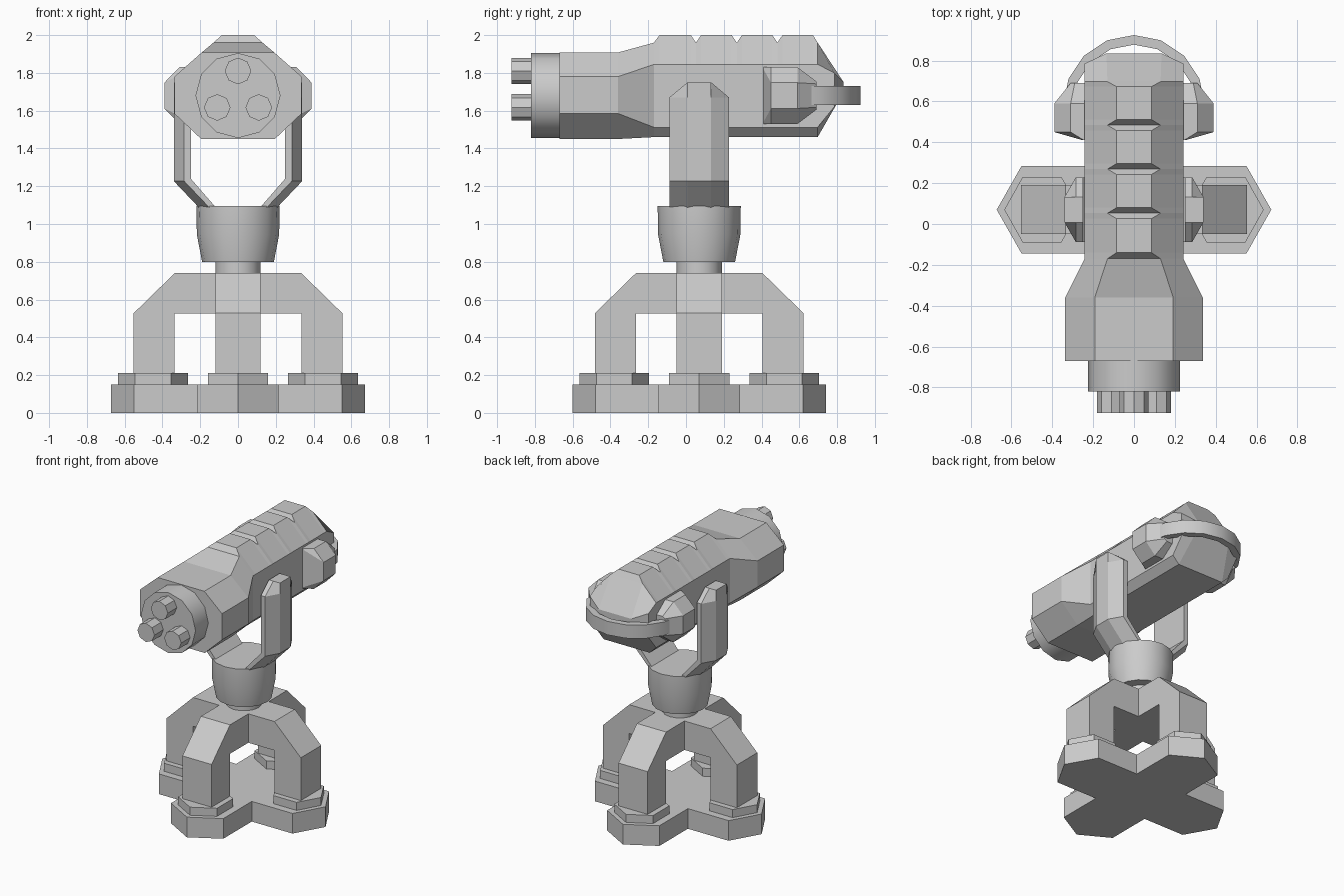
import bpy, bmesh, math
from mathutils import Matrix, Vector

if "Cube" in bpy.data.objects:
    bpy.data.objects.remove(bpy.data.objects["Cube"])

CY = 0.07  # pedestal axis


def finish(name, bm, smooth=False, mirror=False):
    bmesh.ops.recalc_face_normals(bm, faces=bm.faces[:])
    me = bpy.data.meshes.new(name)
    bm.to_mesh(me)
    bm.free()
    ob = bpy.data.objects.new(name, me)
    bpy.context.collection.objects.link(ob)
    if mirror:
        ob.modifiers.new("Mirror", 'MIRROR')
    if smooth:
        bpy.ops.object.select_all(action='DESELECT')
        ob.select_set(True)
        bpy.context.view_layer.objects.active = ob
        bpy.ops.object.shade_smooth_by_angle(angle=math.radians(35))
    return ob


def loft(name, sections, **kw):
    """Skin closed sections of equal length and cap both ends."""
    bm = bmesh.new()
    rings = [[bm.verts.new(p) for p in s] for s in sections]
    n = len(rings[0])
    for a, b in zip(rings, rings[1:]):
        for i in range(n):
            j = (i + 1) % n
            bm.faces.new((a[i], a[j], b[j], b[i]))
    bm.faces.new(rings[0])
    bm.faces.new(rings[-1])
    return finish(name, bm, **kw)


def slab(name, outline, z0, z1):
    return loft(name, [[(x, y, z) for x, y in outline] for z in (z0, z1)])


def circle(r, n, a0=0.0):
    return [(r * math.cos(a0 + 2 * math.pi * i / n),
             r * math.sin(a0 + 2 * math.pi * i / n)) for i in range(n)]


def upright(name, rings, n):
    return loft(name, [[(x, y + CY, z) for x, y in circle(r, n)] for r, z in rings], smooth=True)


def barrel(name, x, z, r, y0, y1, n, a0=0.0):
    return loft(name, [[(x + u, y, z + v) for u, v in circle(r, n, a0)] for y in (y0, y1)], smooth=True)


# cross-shaped foot plate
outline = []
for k in range(4):
    rot = Matrix.Rotation(k * math.pi / 2, 2)
    for p in [(.215, -.215), (.55, -.215), (.672, 0), (.55, .215)]:
        q = rot @ Vector(p)
        outline.append((q.x, q.y + CY))
slab("base_plate", outline, 0, .15)

# four legs with hexagonal foot pads
pad = [(.635, 0), (.545, .16), (.355, .16), (.265, 0), (.355, -.16), (.545, -.16)]
leg = [(.12, .74), (.335, .74), (.552, .528), (.552, .2), (.335, .2), (.335, .525), (.12, .525)]
for k in range(4):
    place = Matrix.Translation((0, CY, 0)) @ Matrix.Rotation(k * math.pi / 2, 4, 'Z')
    slab(f"foot_pad_{k}", pad, .15, .21).matrix_world = place
    loft(f"leg_{k}", [[(x, y, z) for x, z in leg] for y in (-.12, .12)]).matrix_world = place

# hub, neck and swivel cup
h = .12
slab("leg_hub", [(-h, CY - h), (h, CY - h), (h, CY + h), (-h, CY + h)], .525, .74)
upright("neck", [(.12, .73), (.12, .81)], 16)
upright("swivel_cup", [(.19, .80), (.218, .945), (.22, 1.095)], 16)


# fork arms: bevelled section swept up and narrowed at the tip
def arm_section(dx, zi, z, wide):
    return [(.25 + dx, CY - wide, zi), (.285 + dx, CY - wide, z), (.34 + dx, CY - .062, z),
            (.34 + dx, CY + .062, z), (.285 + dx, CY + wide, z), (.25 + dx, CY + wide, zi)]


loft("fork_arm", [arm_section(-.135, 1.085, 1.085, .158), arm_section(0, 1.24, 1.227, .158),
                  arm_section(0, 1.67, 1.67, .158), arm_section(0, 1.75, 1.75, .063)], mirror=True)


# main housing: octagonal sections along y with notches on the ridge
def body_section(y, tx, tz, sx=.242, hi=1.845, lo=1.512, bx=.19, bz=1.46, lag=0.0):
    half = [(tx, y, tz), (sx, y - lag, hi), (sx, y - lag, lo), (bx, y, bz)]
    return half + [(-x, yy, z) for x, yy, z in reversed(half)]


nose = (.192, 1.908, .337, 1.78, 1.585, .195, 1.45)
sections = [body_section(-.67, *nose), body_section(-.36, *nose),
            body_section(-.17, .13, 1.96), body_section(-.14, .085, 2.0)]
for y in (.053, .269, .484):
    sections += [body_section(y - .027, .085, 2.0), body_section(y, .13, 1.96),
                 body_section(y + .027, .085, 2.0)]
sections += [body_section(.672, .085, 2.0), body_section(.697, .13, 1.96),
             body_section(.835, .135, 1.75, hi=1.80, lo=1.62, bx=.135, bz=1.70, lag=.05)]
loft("housing", sections)

# muzzle ring and three short barrels
barrel("muzzle_ring", 0, 1.68, .225, -.82, -.66, 12, math.pi / 2)
for i, (x, z) in enumerate([(0, 1.81), (-.11, 1.617), (.11, 1.617)]):
    barrel(f"barrel_{i}", x, z, .07, -.925, -.81, 8, math.pi / 2)


# rear side blocks that carry the handle
def block_section(y, xo, xm, zo, zm):
    c = 1.68
    return [(.2, y, c + zm), (xm, y, c + zm), (xo, y, c + zo),
            (xo, y, c - zo), (xm, y, c - zm), (.2, y, c - zm)]


loft("side_block", [block_section(.41, .25, .245, .14, .15), block_section(.45, .39, .31, .068, .15),
                    block_section(.59, .39, .31, .068, .15), block_section(.69, .31, .29, .062, .075)],
     mirror=True)

# curved rear handle band
loft("rear_handle", [[(r * math.cos(a), .578 + r * math.sin(a), z)
                      for r, z in ((.3, 1.63), (.347, 1.63), (.347, 1.73), (.3, 1.73))]
                     for a in (math.pi * i / 8 for i in range(9))], smooth=True)
